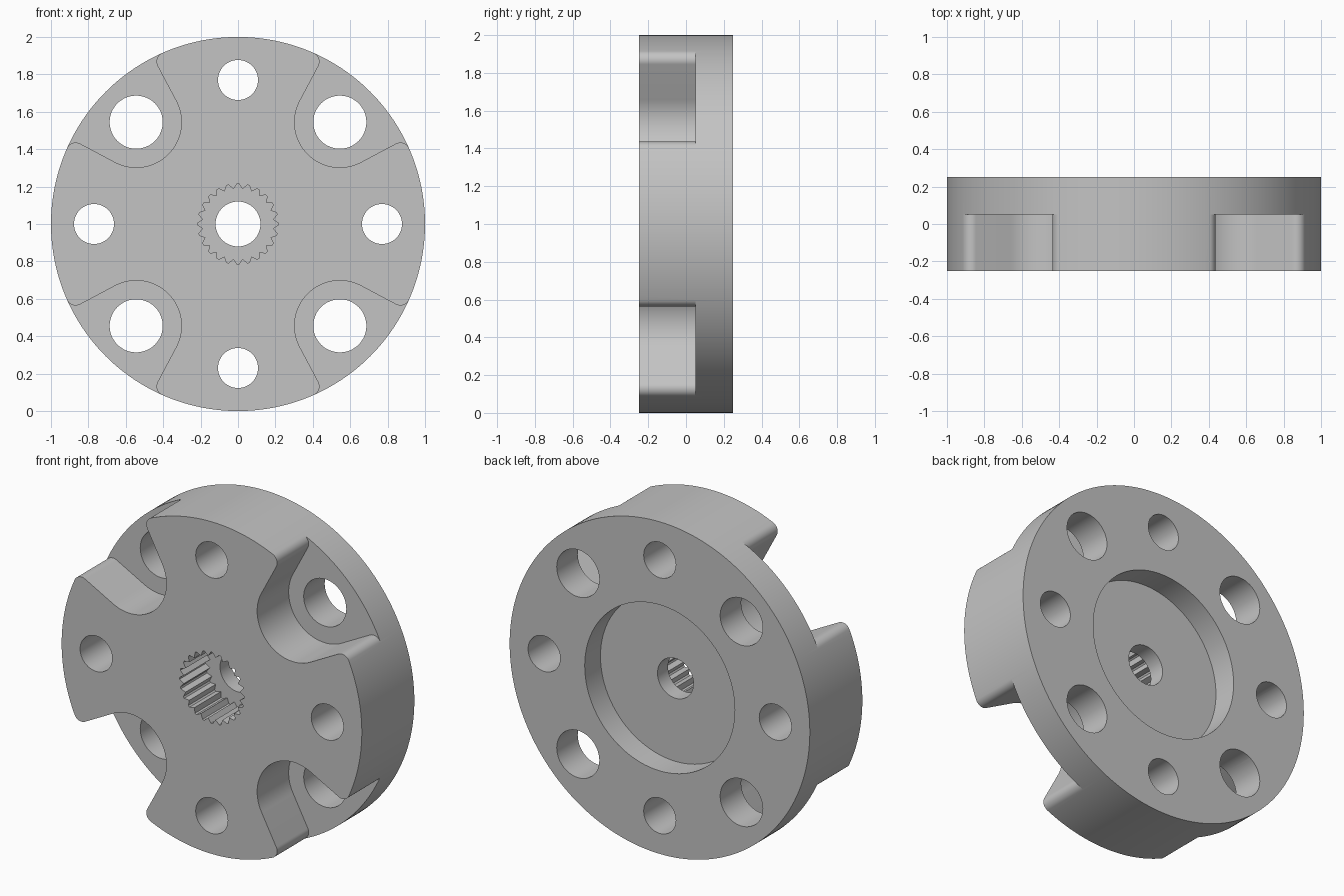
import bpy, bmesh
from math import sin, cos, pi, radians, sqrt, atan2

cube = bpy.data.objects.get("Cube")
if cube:
    bpy.data.objects.remove(cube, do_unlink=True)

FRONT, BACK = -0.25, 0.25
BOLT_RADIUS = 0.77          # all eight holes share this circle

grey = bpy.data.materials.new("machined grey")
grey.use_nodes = True
grey.diffuse_color = (0.55, 0.55, 0.55, 1)
grey.node_tree.nodes["Principled BSDF"].inputs["Base Color"].default_value = (0.55, 0.55, 0.55, 1)


def arc(cx, cy, r, start, end, steps):
    return [(cx + r * cos(start + (end - start) * i / steps),
             cy + r * sin(start + (end - start) * i / steps)) for i in range(steps + 1)]


def circle(r, steps, cx=0, cy=0):
    return arc(cx, cy, r, 0, 2 * pi, steps)[:-1]


def turn(points, a):
    return [(x * cos(a) - y * sin(a), x * sin(a) + y * cos(a)) for x, y in points]


def prism(name, outline, y0, y1):
    """Extrude an outline, drawn in the x-z plane around z = 1, along y."""
    bm = bmesh.new()
    face = bm.faces.new([bm.verts.new((x, y0, z + 1)) for x, z in outline])
    new = bmesh.ops.extrude_face_region(bm, geom=[face])["geom"]
    bmesh.ops.translate(bm, vec=(0, y1 - y0, 0),
                        verts=[v for v in new if isinstance(v, bmesh.types.BMVert)])
    bmesh.ops.recalc_face_normals(bm, faces=bm.faces)
    mesh = bpy.data.meshes.new(name)
    bm.to_mesh(mesh)
    bm.free()
    mesh.materials.append(grey)
    obj = bpy.data.objects.new(name, mesh)
    bpy.context.collection.objects.link(obj)
    return obj


def cut(body, outline, y0, y1):
    cutter = prism("cutter", outline, y0, y1)
    cutter.hide_render = True
    mod = body.modifiers.new("cut", "BOOLEAN")
    mod.operation, mod.solver, mod.object = "DIFFERENCE", "EXACT", cutter
    bpy.context.view_layer.objects.active = body
    bpy.ops.object.modifier_apply(modifier=mod.name)
    bpy.data.objects.remove(cutter, do_unlink=True)


def pocket_outline(r=0.242, f=0.05, flare=radians(17)):
    """Round-bottomed, flaring notch with rounded mouth corners, opening along +x."""
    nx, ny = -sin(flare), cos(flare)
    bx, by = BOLT_RADIUS + (r + f) * nx, (r + f) * ny
    # slide the corner centre along the flared side until it touches the rim
    b = bx * cos(flare) + by * sin(flare)
    t = -b + sqrt(b * b - (bx * bx + by * by) + (1 - f) ** 2)
    fx, fy = bx + t * cos(flare), by + t * sin(flare)
    half = [(fx * 1.4, fy * 1.4)]
    half += arc(fx, fy, f, atan2(fy, fx), flare - pi / 2, 10)
    half += arc(BOLT_RADIUS, 0, r, pi / 2 + flare, pi, 20)
    return half + [(x, -y) for x, y in reversed(half[:-1])]


# Round hub body
hub = prism("coupling_hub", circle(1, 192), FRONT, BACK)

# Four front pockets and the eight bolt holes
for k in range(4):
    diagonal = k * pi / 2 + pi / 4
    cut(hub, turn(pocket_outline(), diagonal), FRONT - 0.1, 0.05)
    cut(hub, turn(circle(0.142, 48, BOLT_RADIUS), diagonal), FRONT - 0.1, BACK + 0.1)
    cut(hub, turn(circle(0.107, 48, BOLT_RADIUS), k * pi / 2), FRONT - 0.1, BACK + 0.1)

# Round recess in the back
cut(hub, circle(0.5, 96), 0.1, BACK + 0.1)

# Centre bore and toothed socket
cut(hub, circle(0.12, 48), FRONT - 0.1, BACK + 0.1)
TEETH = 24
spline = []
for i in range(TEETH):
    for offset, r in ((-0.1, 0.215), (0.1, 0.215), (0.5, 0.188)):
        a = pi / 2 + (i + offset) * 2 * pi / TEETH
        spline.append((r * cos(a), r * sin(a)))
cut(hub, spline, FRONT - 0.1, 0)

# Smooth curved walls, crisp edges
bpy.ops.object.select_all(action="DESELECT")
hub.select_set(True)
bpy.context.view_layer.objects.active = hub
bpy.ops.object.shade_smooth_by_angle(angle=radians(25))
